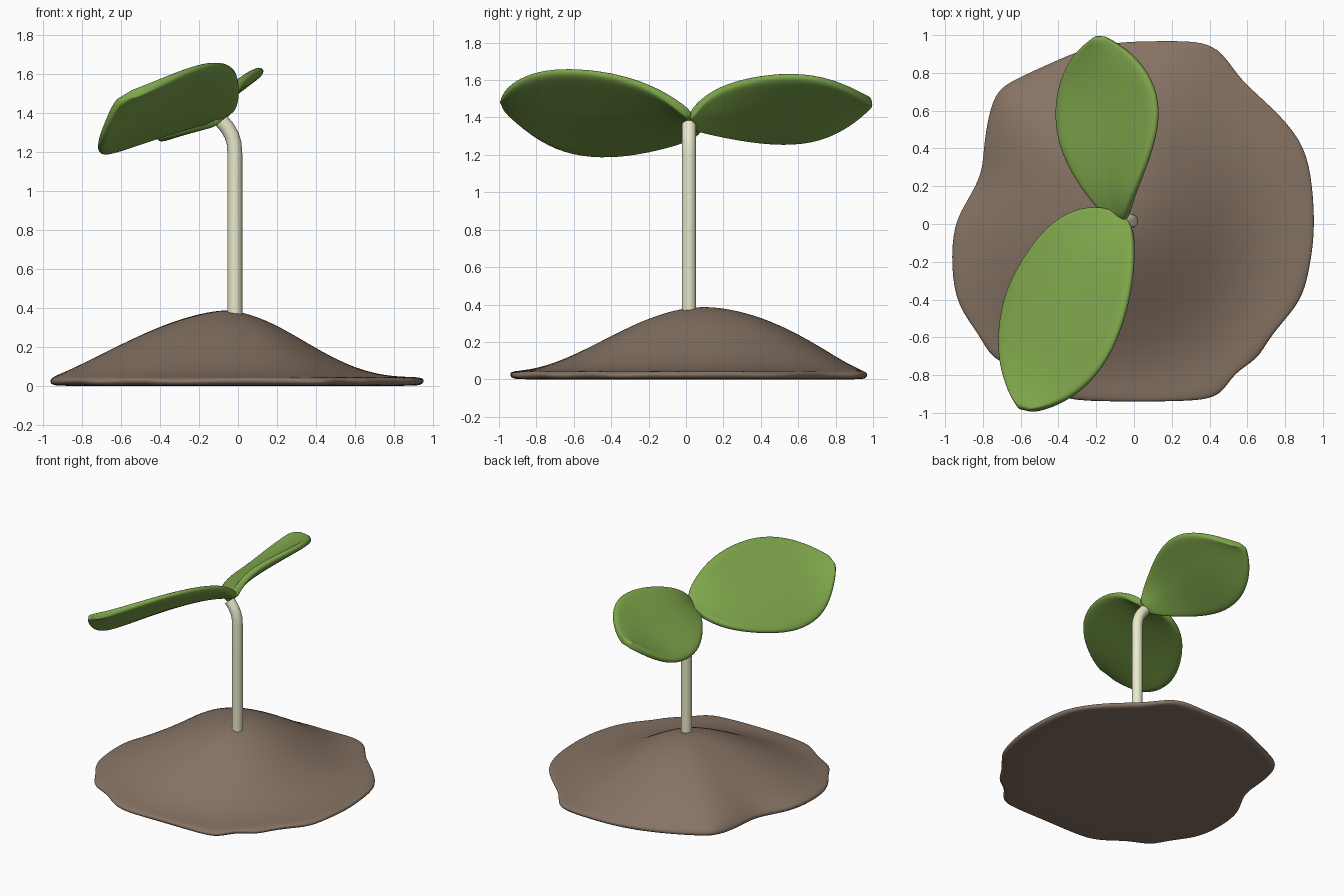
import bpy, bmesh, math
from mathutils import Vector

if "Cube" in bpy.data.objects:
    bpy.data.objects.remove(bpy.data.objects["Cube"])


def material(name, rgb):
    m = bpy.data.materials.new(name)
    m.diffuse_color = (*rgb, 1)
    m.use_nodes = True
    m.node_tree.nodes["Principled BSDF"].inputs["Base Color"].default_value = m.diffuse_color
    return m


def make_object(name, bm, mat):
    bmesh.ops.recalc_face_normals(bm, faces=bm.faces)
    for f in bm.faces:
        f.smooth = True
    me = bpy.data.meshes.new(name)
    bm.to_mesh(me)
    bm.free()
    ob = bpy.data.objects.new(name, me)
    bpy.context.collection.objects.link(ob)
    me.materials.append(mat)
    return ob


def subdivide(ob, levels):
    m = ob.modifiers.new("smooth", 'SUBSURF')
    m.levels = m.render_levels = levels


green = material("leaf_green", (0.21, 0.38, 0.07))
cream = material("stem_cream", (0.82, 0.82, 0.60))
brown = material("soil_brown", (0.24, 0.172, 0.128))

# Soil mound: irregular outline, smoothed as it sweeps inward to an off-centre peak
outline = [(.95, 0), (.93, .27), (.88, .44), (.73, .61), (.55, .76), (.47, .90),
           (.36, .96), (.18, .96), (0, .96), (-.22, .94), (-.45, .84), (-.6, .77),
           (-.72, .71), (-.765, .57), (-.79, .40), (-.795, .27), (-.87, .13),
           (-.95, 0), (-.96, -.23), (-.93, -.43), (-.81, -.58), (-.75, -.71),
           (-.6, -.76), (-.46, -.88), (-.33, -.93), (0, -.93), (.33, -.93),
           (.46, -.90), (.52, -.78), (.65, -.71), (.70, -.61), (.80, -.49),
           (.89, -.38), (.93, -.18)]
peak = Vector((-.07, .09))
n = len(outline)


def mound_height(t, a):
    p = 2.0 + 1.2 * math.cos(a) - .5 * math.sin(a) + .2 * math.cos(2 * a)
    m = 2 - .5 * max(0, -math.cos(a))
    return .045 + .342 * (1 - t ** m) ** p


bm = bmesh.new()
rings = []
levels = [(.9, 0), (.99, 0), (1.01, .015), (1.01, .036), (.975, None), (.9, None),
          (.8, None), (.68, None), (.55, None), (.42, None), (.3, None), (.18, None),
          (.08, None)]
offsets = [Vector(p) - peak for p in outline]
for t, z in levels:
    if z is None and t < .95:
        offsets = [o * .5 + (offsets[i - 1] + offsets[(i + 1) % n]) * .254
                   for i, o in enumerate(offsets)]
    ring = []
    for i, d in enumerate(offsets):
        a = math.atan2(d.y, d.x)
        q = peak + d * t
        lump = .008 * math.sin(i * 2.3) if z and t > 1 else 0
        ring.append(bm.verts.new((q.x, q.y, mound_height(t, a) if z is None else z + lump)))
    rings.append(ring)
for lo, hi in zip(rings, rings[1:]):
    for i in range(n):
        j = (i + 1) % n
        bm.faces.new((lo[i], lo[j], hi[j], hi[i]))
bm.faces.new(rings[0][::-1])
top = bm.verts.new((peak.x, peak.y, .387))
for i in range(n):
    bm.faces.new((rings[-1][i], rings[-1][(i + 1) % n], top))
subdivide(make_object("soil_mound", bm, brown), 2)

# Stem: round tube, bent at the top
path = [(-.016, .365), (-.016, .8), (-.016, 1.19), (-.020, 1.245), (-.032, 1.285),
        (-.055, 1.325), (-.085, 1.36)]
bm = bmesh.new()
prev = None
sides = 20
for k, (x, z) in enumerate(path):
    a, b = path[max(k - 1, 0)], path[min(k + 1, len(path) - 1)]
    tan = Vector((b[0] - a[0], 0, b[1] - a[1])).normalized()
    u, v = Vector((0, 1, 0)), tan.cross(Vector((0, 1, 0)))
    ring = [bm.verts.new(Vector((x, .016, z)) + .038 * (u * math.cos(s) + v * math.sin(s)))
            for s in (2 * math.pi * i / sides for i in range(sides))]
    if prev:
        for i in range(sides):
            j = (i + 1) % sides
            bm.faces.new((prev[i], prev[j], ring[j], ring[i]))
    else:
        bm.faces.new(ring)
    prev = ring
bm.faces.new(prev)
stem = make_object("stem", bm, cream)
bpy.context.view_layer.objects.active = stem
stem.select_set(True)
bpy.ops.object.shade_smooth_by_angle(angle=math.radians(40))


# Leaves: sheets between a low left edge and a high right edge, folded near the base
def leaf(name, left, right, base_sag, tip_sag):
    bm = bmesh.new()
    rows = []
    cols = 8
    for k, (l, r) in enumerate(zip(left, right)):
        l, r = Vector(l), Vector(r)
        chord = r - l
        k0, k1 = max(k - 1, 0), min(k + 1, len(left) - 1)
        along = (Vector(left[k1]) + Vector(right[k1])) - (Vector(left[k0]) + Vector(right[k0]))
        nrm = chord.cross(along).normalized()
        if nrm.z > 0:
            nrm = -nrm
        f = k / (len(left) - 1)
        sag = base_sag * (1 - f) + tip_sag * f
        row = []
        for c in range(cols + 1):
            u = c / cols
            dip = 2 * u * (1 - u) + .5 * (1 - abs(2 * u - 1))
            row.append(bm.verts.new(l + chord * u + nrm * sag * chord.length * dip))
        rows.append(row)
    for a, b in zip(rows, rows[1:]):
        for c in range(cols):
            bm.faces.new((a[c], a[c + 1], b[c + 1], b[c]))
    ob = make_object(name, bm, green)
    s = ob.modifiers.new("thickness", 'SOLIDIFY')
    s.thickness = .05
    s.offset = 0
    subdivide(ob, 2)


leaf("front_leaf",
     [(-.10, .06, 1.38), (-.17, .095, 1.365), (-.31, .085, 1.32), (-.46, 0, 1.27),
      (-.61, -.2, 1.215), (-.70, -.4, 1.185), (-.725, -.6, 1.20), (-.71, -.77, 1.27),
      (-.65, -.93, 1.41), (-.61, -.975, 1.47)],
     [(-.03, .02, 1.41), (0, -.04, 1.465), (.003, -.13, 1.53), (0, -.25, 1.59),
      (-.025, -.42, 1.64), (-.09, -.63, 1.662), (-.19, -.80, 1.645), (-.33, -.925, 1.59),
      (-.48, -.985, 1.52), (-.56, -.99, 1.49)], .08, -.03)

leaf("back_leaf",
     [(-.115, .02, 1.36), (-.16, .06, 1.335), (-.25, .15, 1.31), (-.37, .33, 1.275),
      (-.425, .52, 1.255), (-.41, .72, 1.275), (-.34, .88, 1.365), (-.25, .965, 1.45),
      (-.20, .995, 1.48)],
     [(-.04, .02, 1.40), (-.03, .06, 1.475), (.005, .17, 1.56), (.085, .35, 1.615),
      (.14, .55, 1.635), (.12, .73, 1.615), (.02, .88, 1.555), (-.09, .96, 1.50),
      (-.16, .995, 1.485)], .09, -.03)
